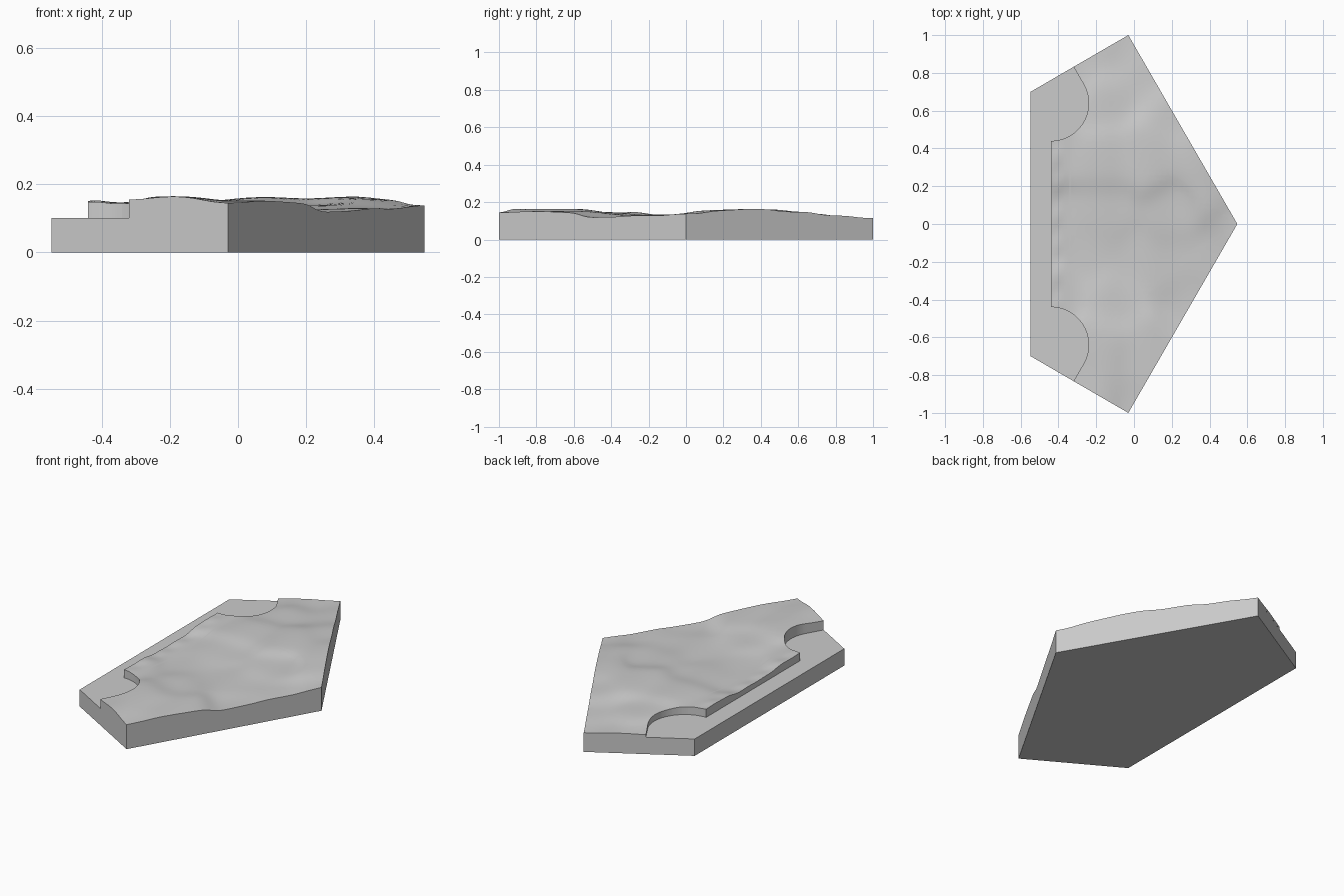
import bpy
import bmesh
import math
from mathutils import Vector

cube = bpy.data.objects.get("Cube")
if cube:
    bpy.data.objects.remove(cube, do_unlink=True)

LEDGE = 0.1      # height of the flat ledge
STEP = 0.03      # terrain grid spacing

stone = bpy.data.materials.new("light_grey")
stone.use_nodes = True
grey = (0.6, 0.6, 0.6, 1)
stone.diffuse_color = grey
stone.node_tree.nodes["Principled BSDF"].inputs["Base Color"].default_value = grey

# Ground heights (x, y, z) blended into a soft rolling surface
SPOTS = [
    (-.03, -1, .145), (.14, -.7, .146), (.30, -.43, .119), (.43, -.2, .128),
    (.54, 0, .138), (.43, .2, .156), (.34, .35, .162), (.2, .6, .15),
    (.08, .8, .126), (-.03, 1, .115), (-.17, -.92, .163), (-.32, -.83, .156),
    (-.17, .92, .116), (-.32, .83, .117), (-.17, -.65, .163), (.03, -.7, .152),
    (-.44, -.4, .144), (-.44, 0, .13), (-.44, .4, .148), (-.1, -.4, .142),
    (0, -.2, .128), (.2, -.2, .128), (-.2, -.15, .128), (-.15, .05, .138),
    (.2, .05, .14), (.1, .35, .16), (-.15, .35, .154), (-.17, .65, .138),
]


def ground(x, y):
    total = weight = 0
    for sx, sy, sz in SPOTS:
        w = math.exp(-((x - sx) / .1) ** 2 - ((y - sy) / .13) ** 2) + 1e-9
        total += w * sz
        weight += w
    swell = .002 * math.cos(math.tau * (x - .08) / .27)
    chips = .003 * math.sin(y * 40) * math.exp(-((x + .41) / .03) ** 2)
    return total / weight + swell + chips


def finish(bm, name):
    bmesh.ops.recalc_face_normals(bm, faces=bm.faces)
    mesh = bpy.data.meshes.new(name)
    bm.to_mesh(mesh)
    bm.free()
    obj = bpy.data.objects.new(name, mesh)
    bpy.context.collection.objects.link(obj)
    mesh.materials.append(stone)
    return obj


def polygon(bm, points, z):
    return bm.faces.new([bm.verts.new((x, y, z)) for x, y in points])


def mirrored(points):
    return points + [(x, -y) for x, y in reversed(points)]


# Inner border of the ledge: straight lip, round bite, short tangent
border = [(-.32, .832)]
for i in range(25):
    a = math.radians(30 - 5 * i)
    border.append((-.44 + .2 * math.cos(a), .64 + .2 * math.sin(a)))
corner, wing, tip = (-.547, .7), (-.03, 1), (.547, 0)

# Base: five-sided slab whose open top is closed only by the ledge
bm = bmesh.new()
bottom = polygon(bm, [tip] + mirrored([wing, corner]), 0)
edges = bmesh.ops.extrude_edge_only(bm, edges=bottom.edges[:])["geom"]
for v in edges:
    if isinstance(v, bmesh.types.BMVert):
        v.co.z = LEDGE
ledge = polygon(bm, [corner] + mirrored(border) + [(corner[0], -corner[1])], LEDGE)
bmesh.ops.triangulate(bm, faces=[ledge])
bmesh.ops.remove_doubles(bm, verts=bm.verts, dist=1e-5)
finish(bm, "base_slab")

# Terrain: gridded sheet raised to the ground height, with upright walls
bm = bmesh.new()
sheet = polygon(bm, [tip, wing] + mirrored(border) + [(wing[0], -wing[1])], LEDGE)
bmesh.ops.triangulate(bm, faces=[sheet])
for axis, reach in ((Vector((1, 0, 0)), .55), (Vector((0, 1, 0)), 1)):
    for i in range(1, int(2 * reach / STEP)):
        bmesh.ops.bisect_plane(bm, geom=bm.verts[:] + bm.edges[:] + bm.faces[:],
                               plane_co=axis * (i * STEP - reach), plane_no=axis)
rim = [e for e in bm.edges if e.is_boundary]
top = bm.verts[:]
walls = bmesh.ops.extrude_edge_only(bm, edges=rim)
for v in top:
    v.co.z = ground(v.co.x, v.co.y)
terrain = finish(bm, "rolling_terrain")

bpy.ops.object.select_all(action="DESELECT")
terrain.select_set(True)
bpy.context.view_layer.objects.active = terrain
bpy.ops.object.shade_smooth_by_angle(angle=math.radians(35))
